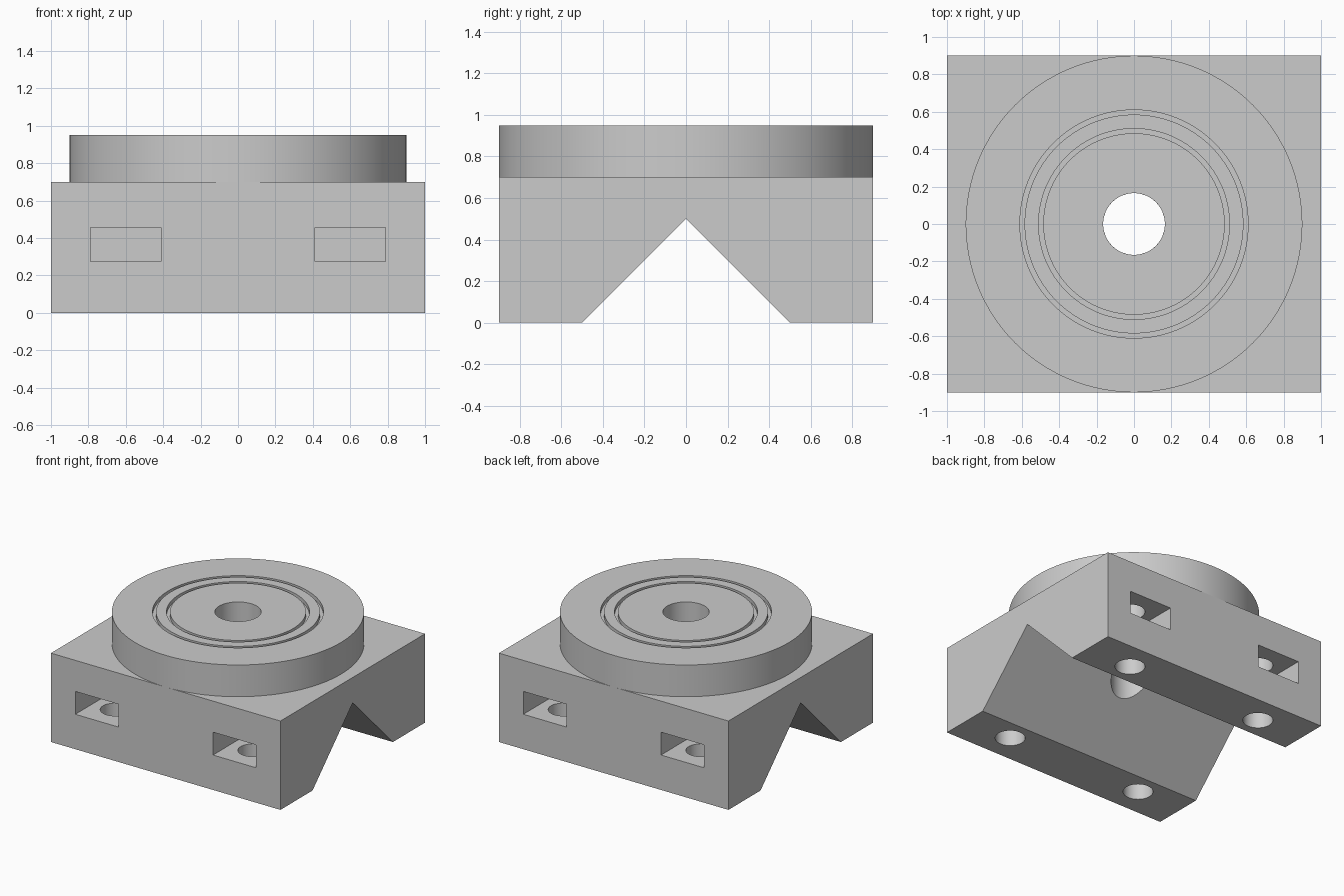
import bpy
import math

cube = bpy.data.objects.get("Cube")
if cube:
    bpy.data.objects.remove(cube, do_unlink=True)

grey = bpy.data.materials.new("plain grey")
grey.use_nodes = True
colour = (0.6, 0.6, 0.6, 1)
grey.diffuse_color = colour
grey.node_tree.nodes["Principled BSDF"].inputs["Base Color"].default_value = colour


def make_mesh(name, verts, faces):
    mesh = bpy.data.meshes.new(name)
    mesh.from_pydata(verts, [], faces)
    mesh.materials.append(grey)
    obj = bpy.data.objects.new(name, mesh)
    bpy.context.collection.objects.link(obj)
    return obj


def prism(name, profile, half_x):
    """Extrude a (y, z) profile along x."""
    n = len(profile)
    verts = [(x, y, z) for x in (-half_x, half_x) for y, z in profile]
    faces = [tuple(reversed(range(n))), tuple(range(n, 2 * n))]
    faces += [(i, (i + 1) % n, n + (i + 1) % n, n + i) for i in range(n)]
    return make_mesh(name, verts, faces)


def lathe(name, profile, segments=128):
    """Spin a closed (radius, z) profile about z."""
    n = len(profile)
    verts, faces = [], []
    for s in range(segments):
        a = 2 * math.pi * s / segments
        verts += [(r * math.cos(a), r * math.sin(a), z) for r, z in profile]
        t = (s + 1) % segments
        faces += [(s * n + i, t * n + i, t * n + (i + 1) % n, s * n + (i + 1) % n)
                  for i in range(n)]
    return make_mesh(name, verts, faces)


def cylinder(name, radius, x, y, bottom, top):
    bpy.ops.mesh.primitive_cylinder_add(vertices=64, radius=radius, depth=top - bottom,
                                        location=(x, y, (bottom + top) / 2))
    obj = bpy.context.object
    obj.name = name
    obj.data.materials.append(grey)
    return obj


def cut(target, cutter):
    mod = target.modifiers.new(cutter.name, 'BOOLEAN')
    mod.operation = 'DIFFERENCE'
    mod.solver = 'EXACT'
    mod.object = cutter
    bpy.context.view_layer.objects.active = target
    bpy.ops.object.modifier_apply(modifier=mod.name)
    bpy.data.objects.remove(cutter, do_unlink=True)


def smooth(obj):
    bpy.ops.object.select_all(action='DESELECT')
    obj.select_set(True)
    bpy.context.view_layer.objects.active = obj
    bpy.ops.object.shade_smooth_by_angle(angle=math.radians(30))


# Block with a V channel along x
BLOCK_TOP = 0.7
block = prism("v_block", [(-0.9, 0), (-0.5, 0), (0, 0.5), (0.5, 0),
                          (0.9, 0), (0.9, BLOCK_TOP), (-0.9, BLOCK_TOP)], 1)

# Central bore
BORE = 0.165
cut(block, cylinder("bore_cutter", BORE, 0, 0, 0.2, 1))

# Nut pockets and bolt holes, front and back
for sx in (-1, 1):
    for sy in (-1, 1):
        ends = sorted((sy * 0.48, sy * 1.0))
        pocket = prism("pocket_cutter", [(ends[0], 0.275), (ends[1], 0.275),
                                         (ends[1], 0.455), (ends[0], 0.455)], 0.1875)
        pocket.location.x = sx * 0.6
        bpy.context.view_layer.update()
        cut(block, pocket)
        cut(block, cylinder("bolt_cutter", 0.108, sx * 0.6, sy * 0.67, -0.1, 0.6))
smooth(block)

# Round platform with two narrow ring grooves
TOP, GROOVE = 0.95, 0.92
profile = [(BORE, BLOCK_TOP), (0.9, BLOCK_TOP), (0.9, TOP)]
for outer, inner in ((0.61, 0.585), (0.51, 0.485)):
    profile += [(outer, TOP), (outer, GROOVE), (inner, GROOVE), (inner, TOP)]
profile.append((BORE, TOP))
smooth(lathe("round_platform", profile))
